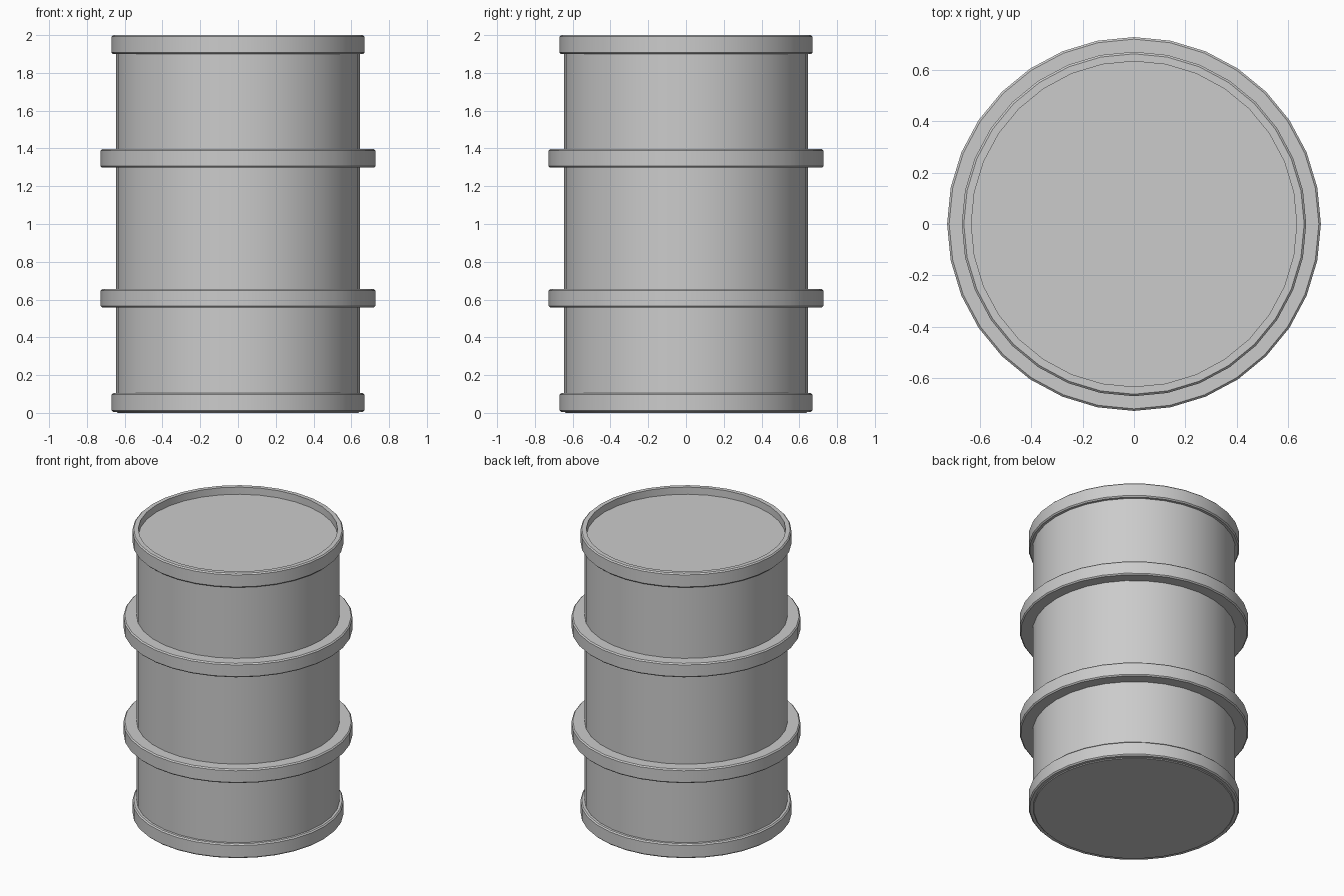
import bpy, bmesh, math

if "Cube" in bpy.data.objects:
    bpy.data.objects.remove(bpy.data.objects["Cube"])

SIDES = 32


def lathe(name, profile, closed):
    """Spin (radius, z) points around z; open profiles get end caps."""
    bm = bmesh.new()
    rings = [[bm.verts.new((r * math.cos(2 * math.pi * i / SIDES),
                            r * math.sin(2 * math.pi * i / SIDES), z))
              for i in range(SIDES)] for r, z in profile]
    pairs = list(zip(rings, rings[1:]))
    if closed:
        pairs.append((rings[-1], rings[0]))
    else:
        bm.faces.new(rings[0])
        bm.faces.new(rings[-1])
    for a, b in pairs:
        for i in range(SIDES):
            j = (i + 1) % SIDES
            bm.faces.new((a[i], a[j], b[j], b[i]))
    bmesh.ops.recalc_face_normals(bm, faces=bm.faces)
    mesh = bpy.data.meshes.new(name)
    bm.to_mesh(mesh)
    bm.free()
    obj = bpy.data.objects.new(name, mesh)
    bpy.context.collection.objects.link(obj)
    bpy.ops.object.select_all(action='DESELECT')
    obj.select_set(True)
    bpy.context.view_layer.objects.active = obj
    bpy.ops.object.shade_smooth_by_angle(angle=math.radians(30))
    return obj


def hoop(name, inner, outer, z0, z1, c=0.008):
    """Ring with chamfered outer edges."""
    return lathe(name, [(inner, z0), (outer - c, z0), (outer, z0 + c),
                        (outer, z1 - c), (outer - c, z1), (inner, z1)], True)


# Drum body with flat base and recessed lid
lathe("drum_body", [(0.637, 0.0), (0.645, 0.008), (0.645, 1.942), (0.637, 1.95)], False)

# End rims
hoop("bottom_rim", 0.635, 0.67, 0.005, 0.105)
hoop("top_rim", 0.633, 0.67, 1.90, 2.0)

# Rolling hoops
for name, z in (("lower_hoop", 0.557), ("upper_hoop", 1.298)):
    hoop(name, 0.635, 0.727, z, z + 0.098)
